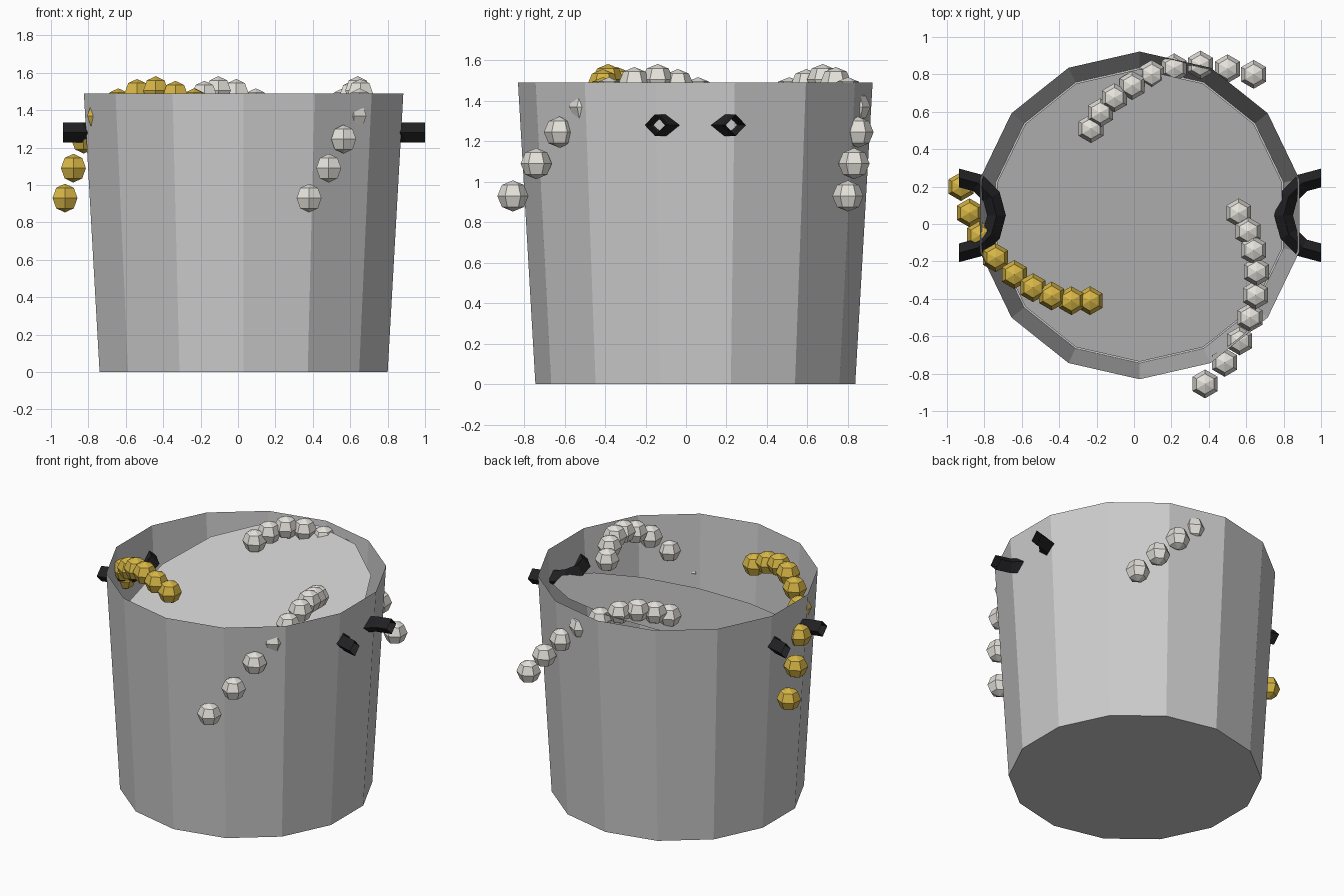
import bpy, bmesh
from math import sin, cos, pi, sqrt
from mathutils import Vector, Matrix

if "Cube" in bpy.data.objects:
    bpy.data.objects.remove(bpy.data.objects["Cube"])

CX, CY, SIDES = 0.03, 0.046, 14


def material(name, color):
    m = bpy.data.materials.new(name)
    m.diffuse_color = (*color, 1)
    m.use_nodes = True
    m.node_tree.nodes["Principled BSDF"].inputs["Base Color"].default_value = m.diffuse_color
    return m


gold = material("gold", (0.68, 0.47, 0.06))
pearl = material("pearl", (0.78, 0.76, 0.71))
black = material("black", (0.015, 0.015, 0.017))


def finish(name, bm, mat=None):
    me = bpy.data.meshes.new(name)
    bm.to_mesh(me)
    bm.free()
    ob = bpy.data.objects.new(name, me)
    bpy.context.collection.objects.link(ob)
    if mat:
        me.materials.append(mat)
    return ob


def ring(bm, radius, height):
    # ring of bucket corners; height is a function of the offset from the axis
    out = []
    for i in range(SIDES):
        a = pi / 2 + 2 * pi * i / SIDES
        dx, dy = radius * cos(a), radius * sin(a)
        out.append(bm.verts.new((CX + dx, CY + dy, height(dx, dy))))
    return out


# Tapered open bucket with a closed floor
bm = bmesh.new()
low = ring(bm, 0.79, lambda x, y: 0)
top = ring(bm, 0.876, lambda x, y: 1.49)
for i in range(SIDES):
    j = (i + 1) % SIDES
    bm.faces.new((low[i], low[j], top[j], top[i]))
bm.faces.new(low[::-1])
finish("bucket", bm)

# Tilted surface of the contents
bm = bmesh.new()
bm.faces.new(ring(bm, 0.782, lambda x, y: 1.235 + 0.33 * y + 0.05 * x))
finish("contents_surface", bm)


# Handles: open-ended half rings of diamond section, piercing the wall
def handle(name, cx, side):
    bm = bmesh.new()
    loops = []
    for i in range(7):
        a = pi / 2 + pi * i / 6
        loop = []
        for k in range(4):
            r, z = 0.2 + 0.05 * cos(k * pi / 2), 0.053 * sin(k * pi / 2)
            loop.append(bm.verts.new((cx + side * r * cos(a), CY + r * sin(a), 1.28 + z)))
        loops.append(loop)
    for p, q in zip(loops, loops[1:]):
        for k in range(4):
            n = (k + 1) % 4
            bm.faces.new((p[k], q[k], q[n], p[n]))
    bmesh.ops.recalc_face_normals(bm, faces=bm.faces)
    finish(name, bm, black)


handle("right_handle", 1.0, 1)
handle("left_handle", -0.935, -1)

# Bead strings draped over the rim, listed from the outer end inwards
HEIGHTS = (0.93, 1.09, 1.245, 1.37, 1.44, 1.49, 1.505, 1.48, 1.44)


def bead_string(name, path, mat):
    bm = bmesh.new()
    for (x, y), z in zip(path, HEIGHTS):
        bmesh.ops.create_uvsphere(bm, u_segments=6, v_segments=4, radius=0.077,
                                  matrix=Matrix.Translation((x, y, z)))
    finish(name, bm, mat)


bead_string("gold_beads", [(-.925, .2), (-.88, .06), (-.825, -.06), (-.74, -.18), (-.64, -.27),
                           (-.54, -.34), (-.44, -.385), (-.335, -.41), (-.235, -.41)], gold)
bead_string("front_white_beads", [(.38, -.855), (.485, -.74), (.565, -.625), (.62, -.5), (.65, -.38),
                                  (.655, -.255), (.64, -.14), (.61, -.04), (.56, .06)], pearl)
bead_string("back_white_beads", [(.64, .8), (.5, .83), (.355, .85), (.215, .835), (.095, .8),
                                 (-.01, .74), (-.105, .675), (-.18, .595), (-.23, .51)], pearl)
